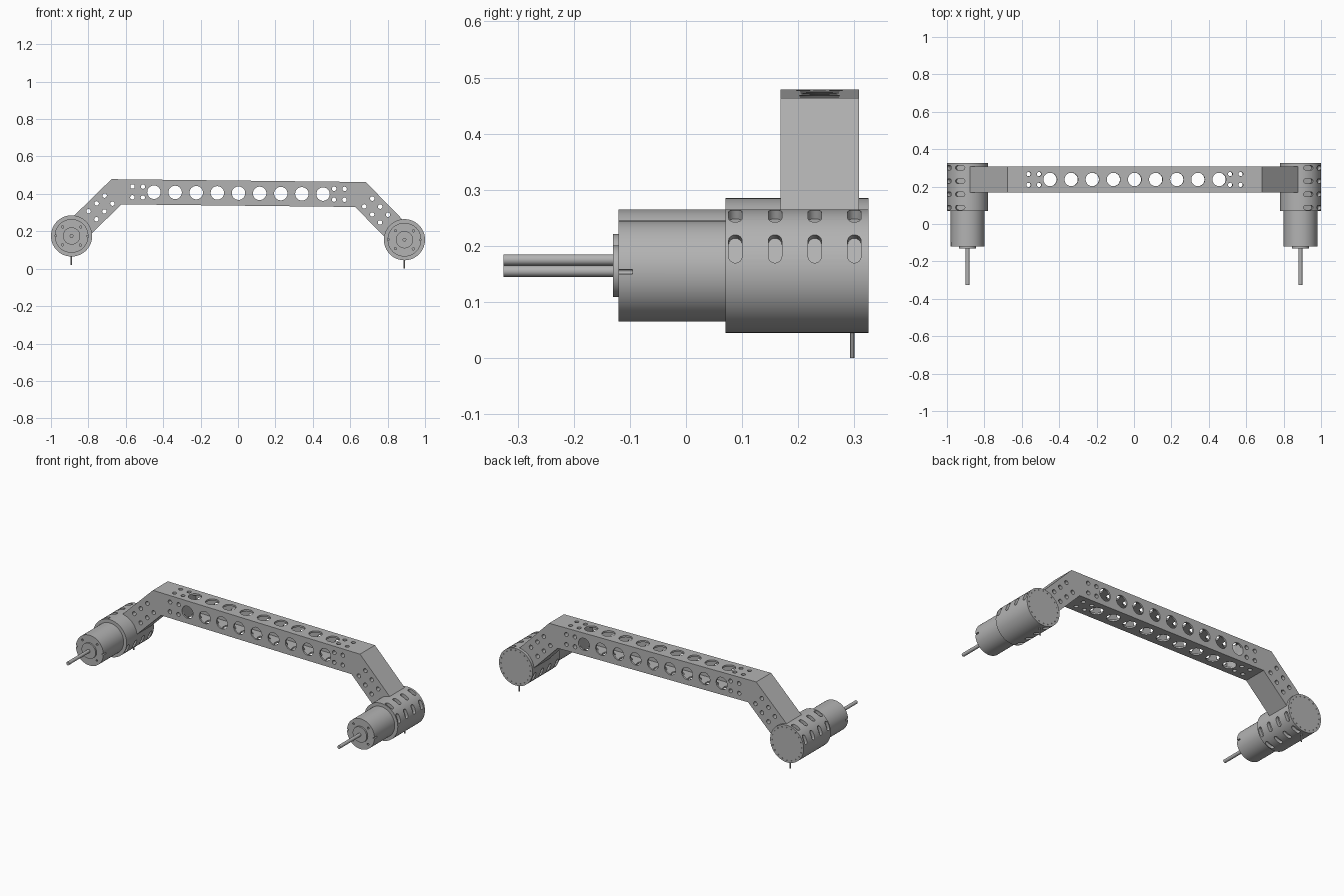
import bpy, bmesh
from math import pi, cos, sin, radians
from mathutils import Matrix, Vector

if "Cube" in bpy.data.objects:
    bpy.data.objects.remove(bpy.data.objects["Cube"], do_unlink=True)

grey = bpy.data.materials.new("machined grey")
grey.use_nodes = True
colour = (0.45, 0.45, 0.45, 1)
grey.diffuse_color = colour
grey.node_tree.nodes["Principled BSDF"].inputs["Base Color"].default_value = colour

PIVOT = Vector((0, 0, 0.165))
TILT = Matrix.Translation(PIVOT) @ Matrix.Rotation(0.0113, 4, 'Y') @ Matrix.Translation(-PIVOT)


def frame(origin, axis):
    """Matrix whose local z points along the axis."""
    return Matrix.Translation(origin) @ Vector(axis).to_track_quat('Z', 'Y').to_matrix().to_4x4()


def circle(r, n=48):
    return [(r * cos(2 * pi * i / n), r * sin(2 * pi * i / n)) for i in range(n)]


def slot(length, width, n=8):
    """Stadium outline, long along local x."""
    r, h = width / 2, (length - width) / 2
    ends = []
    for start, shift in ((-pi / 2, h), (pi / 2, -h)):
        ends += [(shift + r * cos(start + pi * i / n), r * sin(start + pi * i / n)) for i in range(n + 1)]
    return ends


def prism(bm, outline, matrix, depth):
    """Extrude a local xy outline along local z."""
    low = [bm.verts.new(matrix @ Vector((x, y, 0))) for x, y in outline]
    high = [bm.verts.new(matrix @ Vector((x, y, depth))) for x, y in outline]
    bm.faces.new(low[::-1])
    bm.faces.new(high)
    for i in range(len(low)):
        j = (i + 1) % len(low)
        bm.faces.new((low[i], low[j], high[j], high[i]))


def finish(bm, name):
    bmesh.ops.recalc_face_normals(bm, faces=bm.faces[:])
    mesh = bpy.data.meshes.new(name)
    bm.to_mesh(mesh)
    bm.free()
    mesh.materials.append(grey)
    ob = bpy.data.objects.new(name, mesh)
    bpy.context.collection.objects.link(ob)
    return ob


def solid(name, outline, matrix, depth):
    bm = bmesh.new()
    prism(bm, outline, matrix, depth)
    return finish(bm, name)


def carve(ob, cutters):
    """Subtract each list of prisms in turn, then discard the cutters."""
    helpers = []
    for shapes in cutters:
        bm = bmesh.new()
        for shape in shapes:
            prism(bm, *shape)
        cutter = finish(bm, "cutter")
        cutter.hide_render = True
        mod = ob.modifiers.new("cut", 'BOOLEAN')
        mod.operation, mod.solver, mod.object = 'DIFFERENCE', 'EXACT', cutter
        helpers.append(cutter)
    bpy.context.view_layer.update()
    mesh = bpy.data.meshes.new_from_object(ob.evaluated_get(bpy.context.evaluated_depsgraph_get()))
    ob.modifiers.clear()
    ob.data = mesh
    for helper in helpers:
        bpy.data.objects.remove(helper, do_unlink=True)


parts = []

# Cranked beam: straight middle with a 45 degree arm at each end
TOP, BOTTOM, FRONT, BACK = 0.471, 0.337, 0.168, 0.308
MID_Y, MID_Z = (FRONT + BACK) / 2, (TOP + BOTTOM) / 2
XZ = Matrix(((1, 0, 0, 0), (0, 0, 1, 0), (0, 1, 0, 0), (0, 0, 0, 1)))
right_side = [(0.625, BOTTOM), (0.80, 0.162), (0.895, 0.256), (0.68, TOP)]
outline = right_side + [(-x, z) for x, z in right_side[::-1]]
beam = solid("cranked_beam", outline, Matrix.Translation((0, FRONT, 0)) @ XZ, BACK - FRONT)

# Tube cavity and the rows of lightening and bolt holes
wall, half = 0.01, 0.486
cavity = [(-half, BOTTOM + wall), (half, BOTTOM + wall), (half, TOP - wall), (-half, TOP - wall)]
cavity_cut = [(cavity, Matrix.Translation((0, FRONT + wall, 0)) @ XZ, BACK - FRONT - 2 * wall)]
through_y, through_z = [], []
for i in range(-4, 5):
    x = i * 0.113
    through_y.append((circle(0.036, 32), frame((x, 0, MID_Z), (0, 1, 0)), 0.5))
    through_z.append((circle(0.036, 32), frame((x, MID_Y, 0), (0, 0, 1)), 0.6))
for s in (-1, 1):
    for x in (0.511, 0.567):
        for off in (-0.029, 0.029):
            through_y.append((circle(0.012, 16), frame((s * x, 0, MID_Z + off), (0, 1, 0)), 0.5))
            through_z.append((circle(0.012, 16), frame((s * x, MID_Y + off, 0), (0, 0, 1)), 0.6))
    for along in (0.06, 0.12, 0.18):
        for off in (-0.03, 0.03):
            d = Vector((0.652 + (along + off) * 0.707, 0, MID_Z - (along - off) * 0.707))
            through_y.append((circle(0.012, 16), frame((s * d.x, 0, d.z), (0, 1, 0)), 0.5))
carve(beam, [cavity_cut, through_y, through_z])
parts.append(beam)

# Motor units, one at each end
Y = (0, 1, 0)
for s, side in ((-1, "right"), (1, "left")):
    cx, cz = s * 0.89, 0.165

    # Clamp sleeve with four slots in each of four rows, and rim holes on the back
    sleeve = solid(side + "_clamp_sleeve", circle(0.11, 64), frame((cx, 0.07, cz), Y), 0.255)
    slots, rim = [], []
    for deg in (22.5, 67.5, 202.5, 247.5):
        a = radians(deg)
        out = Vector((s * cos(a), 0, sin(a)))
        tangent = out.cross(Vector(Y))
        for k in range(4):
            origin = Vector((cx, 0.088 + k * 0.0707, cz)) + out * 0.09
            basis = Matrix((tangent, Y, out)).transposed().to_4x4()
            slots.append((slot(0.054, 0.024), Matrix.Translation(origin) @ basis, 0.04))
    for i in range(20):
        a = 2 * pi * i / 20
        rim.append((circle(0.003, 8), frame((cx + 0.097 * cos(a), 0.319, cz + 0.097 * sin(a)), Y), 0.02))
    carve(sleeve, [slots, rim])

    # Motor can with front screw holes and side notches
    can = solid(side + "_motor_can", circle(0.09, 64), frame((cx, -0.12, cz), Y), 0.2)
    screws = []
    for i in range(4):
        a = pi / 4 + i * pi / 2
        screws.append((circle(0.006, 12), frame((cx + 0.068 * cos(a), -0.13, cz + 0.068 * sin(a)), Y), 0.025))
    for e in (-1, 1):
        screws.append((slot(0.02, 0.008), frame((cx + e * 0.09, -0.13, cz), Y), 0.035))
    carve(can, [screws])

    # Bearing boss, drive shaft and the cable pin underneath
    boss = solid(side + "_bearing_boss", circle(0.046), frame((cx, -0.13, cz), Y), 0.02)
    shaft = solid(side + "_drive_shaft", circle(0.01, 24), frame((cx, -0.325, cz), Y), 0.21)
    pin = solid(side + "_lower_pin", circle(0.004, 12), frame((cx, 0.296, cz - 0.155), (0, 0, 1)), 0.07)
    parts += [sleeve, can, boss, shaft, pin]

# Slight roll of the whole assembly, smooth barrels with crisp edges
for ob in parts:
    ob.data.transform(TILT)
    ob.select_set(True)
bpy.context.view_layer.objects.active = beam
bpy.ops.object.shade_smooth_by_angle(angle=radians(30))
